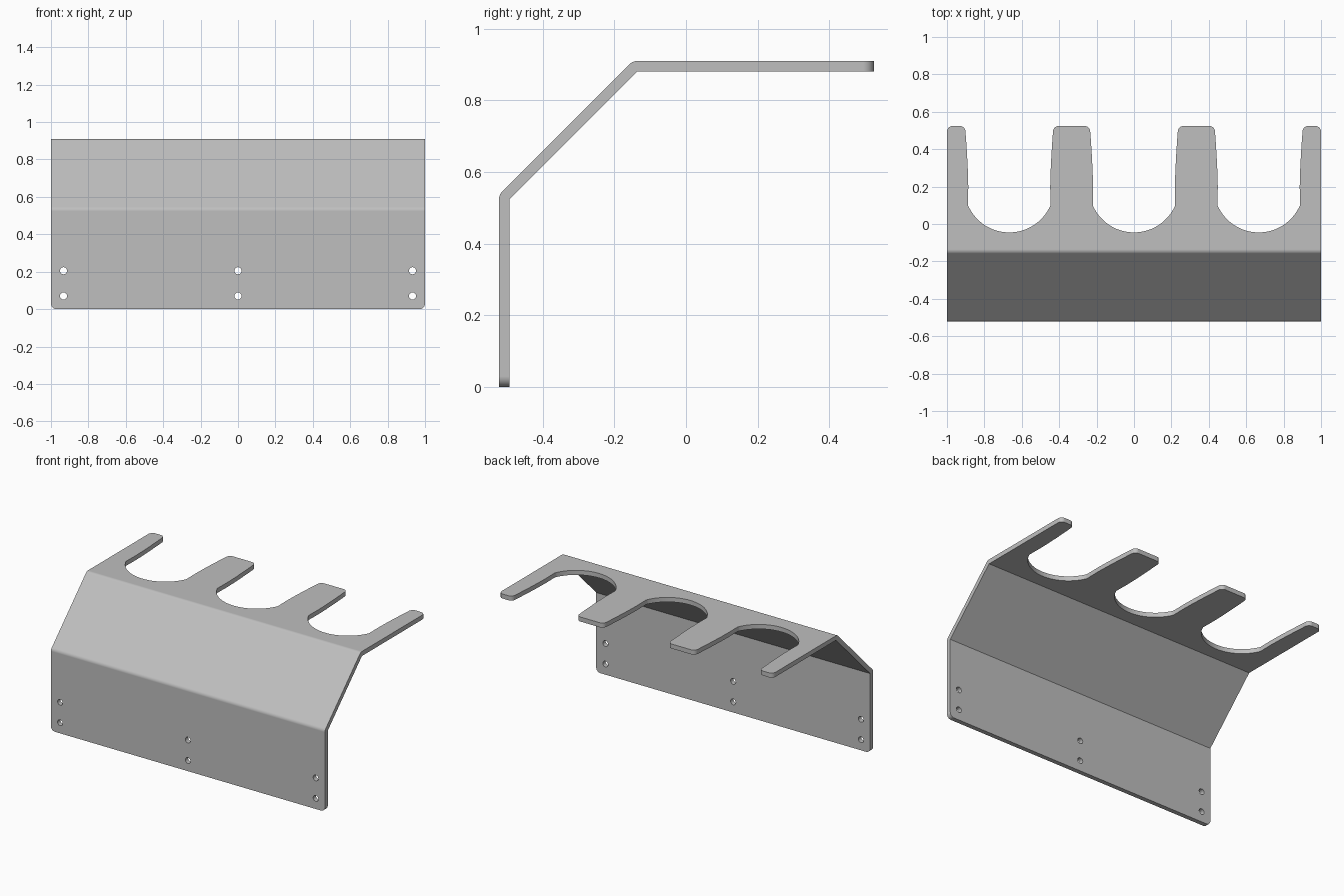
import bpy, bmesh, math

if "Cube" in bpy.data.objects:
    bpy.data.objects.remove(bpy.data.objects["Cube"])

T = 0.03  # sheet thickness


def arc(cx, cy, r, a0, a1, n):
    """Points along an arc, angles in degrees."""
    return [(cx + r * math.cos(math.radians(a0 + (a1 - a0) * i / n)),
             cy + r * math.sin(math.radians(a0 + (a1 - a0) * i / n))) for i in range(n + 1)]


def prism(bm, pts, to3d, lo, hi):
    """Extrude a 2D outline between lo and hi along the remaining axis."""
    a = [bm.verts.new(to3d(u, v, lo)) for u, v in pts]
    b = [bm.verts.new(to3d(u, v, hi)) for u, v in pts]
    n = len(pts)
    faces = [bm.faces.new(a), bm.faces.new(b[::-1])]
    for i in range(n):
        faces.append(bm.faces.new((a[i], b[i], b[(i + 1) % n], a[(i + 1) % n])))
    bmesh.ops.recalc_face_normals(bm, faces=faces)


def make_object(name, bm):
    me = bpy.data.meshes.new(name)
    bm.to_mesh(me)
    bm.free()
    ob = bpy.data.objects.new(name, me)
    bpy.context.collection.objects.link(ob)
    return ob


along_x = lambda u, v, w: (w, u, v)
along_y = lambda u, v, w: (u, w, v)
along_z = lambda u, v, w: (u, v, w)

# Bent sheet: upright back plate, 45 degree slope, flat shelf
bm = bmesh.new()
profile = [(-0.522, 0)]
profile += arc(-0.492, 0.524, T, 180, 135, 8)
profile += arc(-0.136, 0.88, T, 135, 90, 8)
profile += [(0.524, 0.91), (0.524, 0.88), (-0.136, 0.88), (-0.492, 0.524), (-0.492, 0)]
prism(bm, profile, along_x, -1, 1)
bracket = make_object("bent_bracket", bm)

# Cutters
bm = bmesh.new()
# Three flared slots with rounded mouths
r, cy = 0.240, 0.195
a = math.degrees(math.asin((cy - 0.1) / r))
right = [(0.219, 0.2), (0.221, 0.28), (0.225, 0.36), (0.230, 0.44)]
right += arc(0.264, 0.494, 0.03, 180, 90, 8) + [(0.264, 0.6)]
left = [(-x, y) for x, y in reversed(right)]
slot = arc(0, cy, r, 180 + a, 360 - a, 40) + right + left
for cx in (-0.667, 0, 0.667):
    prism(bm, [(x + cx, y) for x, y in slot], along_z, 0.8, 1.0)
# Rounded outer corners of the shelf and the back plate
for s in (-1, 1):
    c = 0.03
    tip = [(s * x, y) for x, y in arc(1 - c, 0.524 - c, c, 0, 90, 8)]
    tip += [(s * (1 - c), 0.6), (s * 1.1, 0.6), (s * 1.1, 0.524 - c)]
    prism(bm, tip, along_z, 0.8, 1.0)
    foot = [(s * x, z) for x, z in arc(1 - c, c, c, 0, -90, 8)]
    foot += [(s * (1 - c), -0.1), (s * 1.1, -0.1), (s * 1.1, c)]
    prism(bm, foot, along_y, -0.6, -0.4)
# Six screw holes
for x in (-0.933, 0, 0.933):
    for z in (0.07, 0.205):
        prism(bm, arc(x, z, 0.019, 0, 345, 23), along_y, -0.6, -0.4)
cutter = make_object("cutter", bm)
cutter.hide_render = True

# Cut, then remove the cutter
mod = bracket.modifiers.new("cut", "BOOLEAN")
mod.operation = "DIFFERENCE"
mod.solver = "EXACT"
mod.object = cutter
bpy.context.view_layer.objects.active = bracket
bracket.select_set(True)
cutter.select_set(False)
bpy.ops.object.modifier_apply(modifier="cut")
bpy.data.objects.remove(cutter)

# Finish
mat = bpy.data.materials.new("light_grey_metal")
mat.diffuse_color = (0.52, 0.52, 0.52, 1)
mat.use_nodes = True
mat.node_tree.nodes["Principled BSDF"].inputs["Base Color"].default_value = mat.diffuse_color
bracket.data.materials.clear()
bracket.data.materials.append(mat)
bpy.ops.object.shade_smooth_by_angle(angle=math.radians(30))
wn = bracket.modifiers.new("flat_plates", "WEIGHTED_NORMAL")
wn.keep_sharp = True
